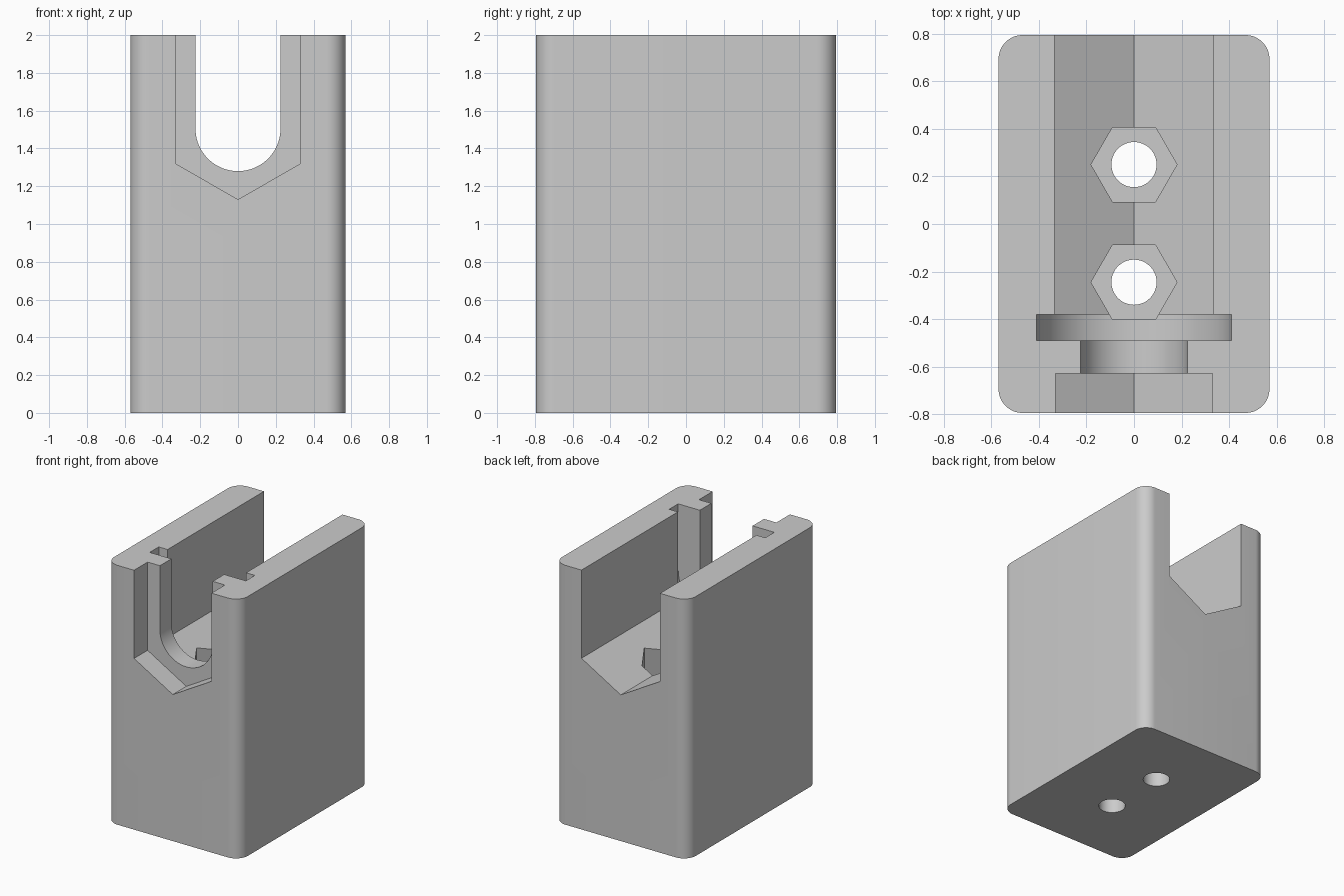
import bpy, bmesh, math
from mathutils import Vector

default = bpy.data.objects.get("Cube")
if default:
    bpy.data.objects.remove(default, do_unlink=True)

grey = bpy.data.materials.new("light_grey")
grey.use_nodes = True
colour = (0.6, 0.6, 0.6, 1)
grey.diffuse_color = colour
grey.node_tree.nodes["Principled BSDF"].inputs["Base Color"].default_value = colour

TOP = 2.0
OPEN = 2.2          # cutters run past the top
AXIS_Z = 1.505      # centre height of the round seats


def arc(cx, cy, r, start, end, steps):
    angles = [math.radians(start + (end - start) * i / steps) for i in range(steps + 1)]
    return [(cx + r * math.cos(a), cy + r * math.sin(a)) for a in angles]


def prism(name, outline, low, high, axis):
    """Extrude an outline along z (outline in x, y) or along y (outline in x, z)."""
    bm = bmesh.new()
    place = (lambda p: (p[0], p[1], low)) if axis == "z" else (lambda p: (p[0], low, p[1]))
    face = bm.faces.new([bm.verts.new(place(p)) for p in outline])
    grown = bmesh.ops.extrude_face_region(bm, geom=[face])["geom"]
    shift = Vector((0, 0, high - low)) if axis == "z" else Vector((0, high - low, 0))
    bmesh.ops.translate(bm, vec=shift, verts=[g for g in grown if isinstance(g, bmesh.types.BMVert)])
    bmesh.ops.recalc_face_normals(bm, faces=bm.faces)
    mesh = bpy.data.meshes.new(name)
    bm.to_mesh(mesh)
    bm.free()
    mesh.materials.append(grey)
    obj = bpy.data.objects.new(name, mesh)
    bpy.context.collection.objects.link(obj)
    return obj


def vee(half, side_z, tip_z):
    return [(-half, OPEN), (-half, side_z), (0, tip_z), (half, side_z), (half, OPEN)]


def round_slot(r):
    return [(-r, OPEN)] + arc(0, AXIS_Z, r, 180, 360, 48) + [(r, OPEN)]


# Block with rounded upright corners
HX, HY, R = 0.57, 0.795, 0.1
outline = []
for sx, sy, start in ((1, 1, 0), (-1, 1, 90), (-1, -1, 180), (1, -1, 270)):
    outline += arc(sx * (HX - R), sy * (HY - R), R, start, start + 90, 12)
body = prism("holder_block", outline, 0, TOP, "z")

# Channels along the length: entry, neck, flange seat and long rear channel
cutters = [
    prism("entry_cutter", vee(0.33, 1.32, 1.13), -0.9, -0.63, "y"),
    prism("neck_cutter", round_slot(0.225), -0.7, -0.44, "y"),
    prism("flange_cutter", round_slot(0.41), -0.49, -0.38, "y"),
    prism("channel_cutter", vee(0.335, 1.32, 1.127), -0.43, 0.9, "y"),
]

# Nut pockets above the screw holes
for label, y in (("front", -0.245), ("rear", 0.25)):
    cutters.append(prism(label + "_nut_cutter", arc(0, y, 0.181, 0, 300, 5), 0.3, 1.4, "z"))
    cutters.append(prism(label + "_screw_cutter", arc(0, y, 0.095, 0, 352.5, 47), -0.1, 0.5, "z"))

bpy.ops.object.select_all(action="DESELECT")
body.select_set(True)
bpy.context.view_layer.objects.active = body
for cutter in cutters:
    cutter.hide_render = True
    mod = body.modifiers.new(cutter.name, "BOOLEAN")
    mod.operation = "DIFFERENCE"
    mod.solver = "EXACT"
    mod.object = cutter
    bpy.ops.object.modifier_apply(modifier=mod.name)
for cutter in cutters:
    bpy.data.objects.remove(cutter, do_unlink=True)

bpy.ops.object.shade_smooth_by_angle(angle=math.radians(25))
